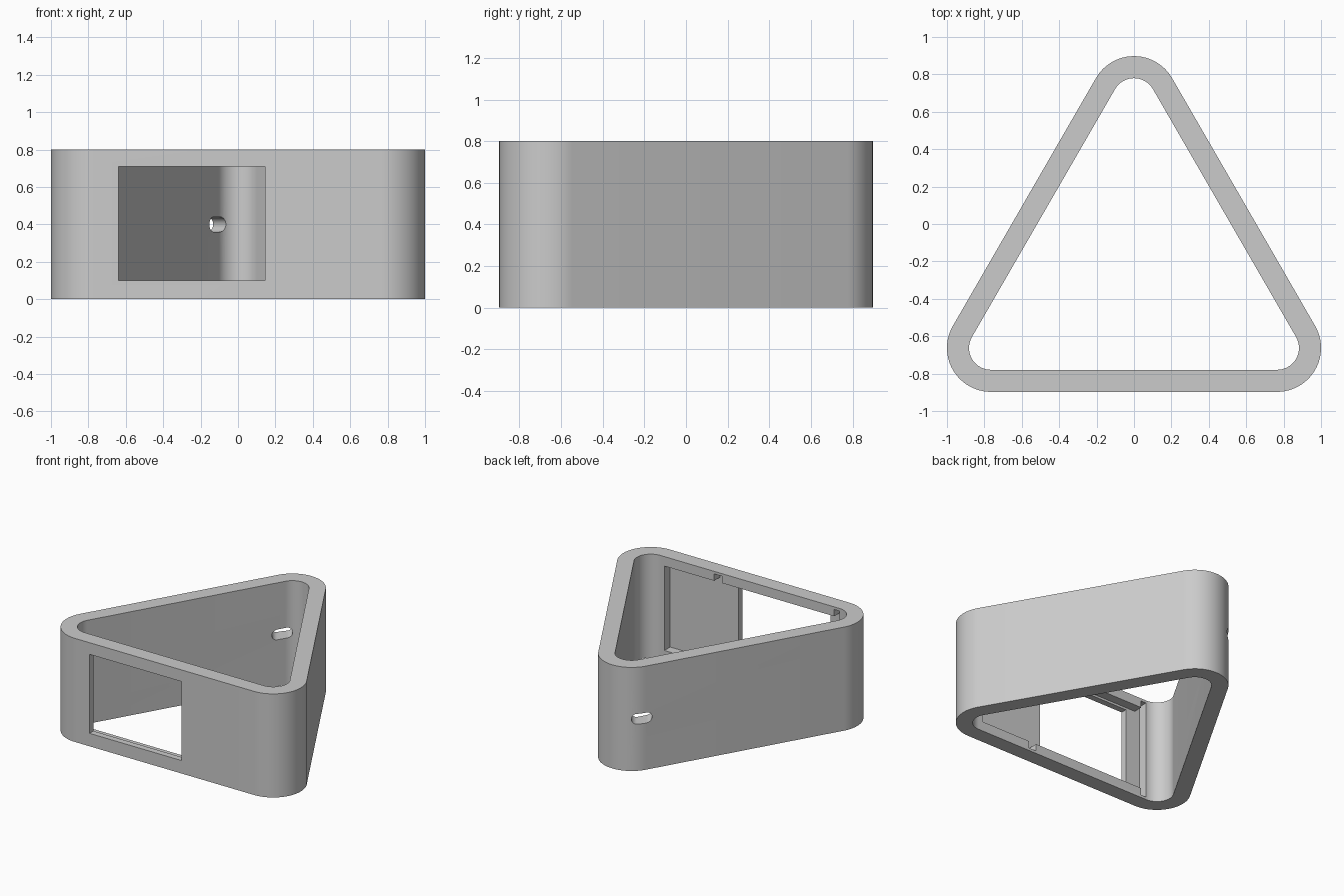
import bpy, bmesh, math
from mathutils import Matrix

if "Cube" in bpy.data.objects:
    bpy.data.objects.remove(bpy.data.objects["Cube"], do_unlink=True)

HEIGHT = 0.8
CORNER = 0.235            # outer corner radius
WALL = 0.118
SIDE = 1 - CORNER         # half the distance between corner centres
RISE = SIDE * math.sqrt(3) / 2

grey = bpy.data.materials.new("plain grey")
grey.use_nodes = True
colour = (0.6, 0.6, 0.6, 1)
grey.diffuse_color = colour
grey.node_tree.nodes["Principled BSDF"].inputs["Base Color"].default_value = colour


def arc(cx, cy, radius, start, sweep, steps=24):
    """Points along an arc, angles in degrees."""
    angles = [math.radians(start + sweep * i / steps) for i in range(steps + 1)]
    return [(cx + radius * math.cos(a), cy + radius * math.sin(a)) for a in angles]


def rounded_triangle(radius):
    return (arc(SIDE, -RISE, radius, -90, 120)
            + arc(0, RISE, radius, 30, 120)
            + arc(-SIDE, -RISE, radius, 150, 120))


def prism(name, outline, z0, z1):
    """Extrude a closed outline from z0 to z1."""
    bm = bmesh.new()
    face = bm.faces.new([bm.verts.new((x, y, z0)) for x, y in outline])
    top = bmesh.ops.extrude_face_region(bm, geom=[face])
    verts = [v for v in top["geom"] if isinstance(v, bmesh.types.BMVert)]
    bmesh.ops.translate(bm, verts=verts, vec=(0, 0, z1 - z0))
    bmesh.ops.recalc_face_normals(bm, faces=bm.faces)
    mesh = bpy.data.meshes.new(name)
    bm.to_mesh(mesh)
    bm.free()
    mesh.materials.append(grey)
    obj = bpy.data.objects.new(name, mesh)
    bpy.context.collection.objects.link(obj)
    return obj


def block(name, x0, x1, y0, y1, z0, z1):
    return prism(name, [(x0, y0), (x1, y0), (x1, y1), (x0, y1)], z0, z1)


def cut(target, cutter):
    """Subtract the cutter and remove it."""
    cutter.hide_render = True
    bpy.context.view_layer.update()
    mod = target.modifiers.new("cut", "BOOLEAN")
    mod.operation = "DIFFERENCE"
    mod.solver = "EXACT"
    mod.object = cutter
    bpy.context.view_layer.objects.active = target
    bpy.ops.object.modifier_apply(modifier=mod.name)
    bpy.data.objects.remove(cutter, do_unlink=True)


# Rounded triangular ring, open above and below
frame = prism("triangular_frame", rounded_triangle(CORNER), 0, HEIGHT)
cut(frame, prism("hollow", rounded_triangle(CORNER - WALL), -0.1, HEIGHT + 0.1))

# Board pocket inside the front wall, with two taller grooves
FLOOR, INSIDE = -0.85, -0.75
cut(frame, block("board_pocket", -0.765, 0.73, FLOOR, INSIDE, 0.075, 0.727))
for x0, x1 in ((0.24, 0.305), (-0.765, -0.72)):
    cut(frame, block("groove", x0, x1, FLOOR, INSIDE, 0.02, 0.78))

# Display window through the front wall
cut(frame, block("window", -0.64, 0.145, -1, -0.8, 0.1, 0.71))

# Stadium shaped cable hole near the rear corner
r, half = 0.04, 0.033
stadium = arc(half, 0, r, -90, 180, 16) + arc(-half, 0, r, 90, 180, 16)
hole = prism("cable_hole", stadium, -0.2, 0.2)
hole.data.transform(Matrix.Translation((-0.152, 0.757, HEIGHT / 2))
                    @ Matrix.Rotation(math.radians(35), 4, "Z")
                    @ Matrix.Rotation(math.radians(90), 4, "X"))
cut(frame, hole)

# Smooth corners, sharp rims
bpy.ops.object.select_all(action="DESELECT")
frame.select_set(True)
bpy.context.view_layer.objects.active = frame
bpy.ops.object.shade_smooth_by_angle(angle=math.radians(30))
